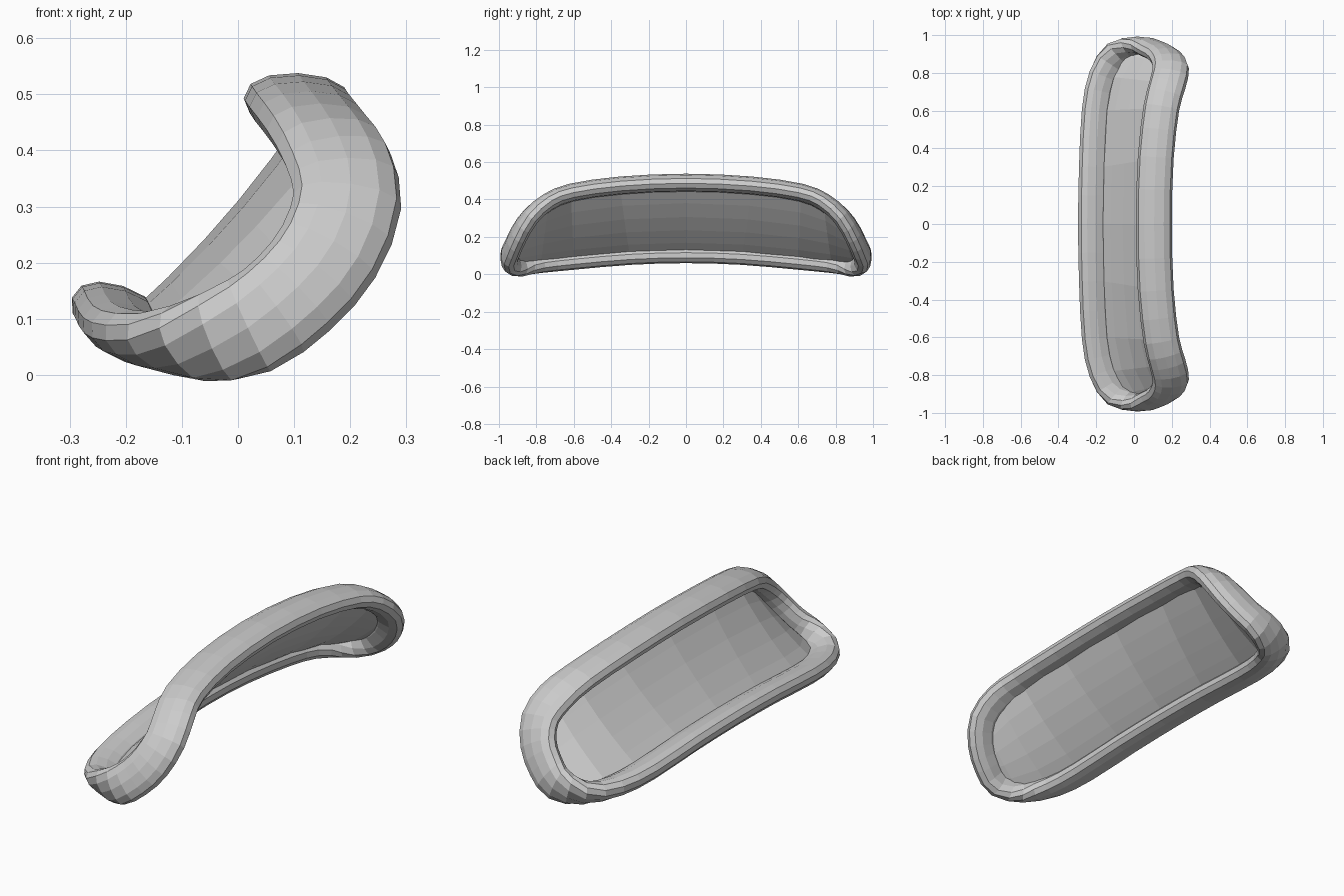
import bpy, bmesh, math
from mathutils import Vector

if "Cube" in bpy.data.objects:
    bpy.data.objects.remove(bpy.data.objects["Cube"])

# Half of the rim centreline: x, y, z, half depth, tilt of the cross-section (degrees)
HALF = [
    (-0.22, 0.00, 0.113, 0.080, 18), (-0.215, 0.30, 0.104, 0.080, 18),
    (-0.20, 0.60, 0.078, 0.080, 18), (-0.165, 0.78, 0.062, 0.080, 20),
    (-0.09, 0.90, 0.056, 0.085, 25), (0.02, 0.945, 0.088, 0.090, 30),
    (0.10, 0.925, 0.145, 0.092, 30), (0.162, 0.89, 0.22, 0.095, 26),
    (0.195, 0.83, 0.31, 0.097, 12), (0.178, 0.74, 0.385, 0.097, 3),
    (0.145, 0.615, 0.437, 0.095, 2), (0.115, 0.35, 0.475, 0.095, 2),
    (0.105, 0.00, 0.490, 0.095, 2)]
half = [Vector(p) for p in HALF]


def flip(p):
    q = p.copy()
    q[1] = -q[1]
    return q


loop = half + [flip(p) for p in reversed(half[1:-1])]


def catmull(pts, steps):
    """Smooth closed curve through the points."""
    out, n = [], len(pts)
    for i in range(n):
        a, b, c, d = (pts[(i + k) % n] for k in (-1, 0, 1, 2))
        for s in range(steps):
            t = s / steps
            out.append(0.5 * (2 * b + (c - a) * t + (2 * a - 5 * b + 4 * c - d) * t * t
                              + (3 * b - a - 3 * c + d) * t ** 3))
    return out


def make_object(name, bm):
    bmesh.ops.recalc_face_normals(bm, faces=bm.faces[:])
    mesh = bpy.data.meshes.new(name)
    bm.to_mesh(mesh)
    bm.free()
    obj = bpy.data.objects.new(name, mesh)
    bpy.context.collection.objects.link(obj)
    return obj


# Rim: rounded flat section swept round the curved loop
path = catmull(loop, 2)
n, sides = len(path), 12
bm = bmesh.new()
rings = []
for i, p in enumerate(path):
    centre = Vector(p[:3])
    tangent = (Vector(path[(i + 1) % n][:3]) - Vector(path[i - 1][:3])).normalized()
    tilt = math.radians(p[4])
    depth = Vector((math.cos(tilt), 0, -math.sin(tilt)))
    depth = (depth - tangent * depth.dot(tangent)).normalized()
    width = tangent.cross(depth)
    ring = []
    for k in range(sides):
        a = 2 * math.pi * k / sides
        c, s = math.cos(a), math.sin(a)
        u = math.copysign(abs(c) ** 0.9, c) * p[3]
        v = math.copysign(abs(s) ** 0.9, s) * 0.048
        ring.append(bm.verts.new(centre + depth * u + width * v))
    rings.append(ring)
for i in range(n):
    a, b = rings[i], rings[(i + 1) % n]
    for k in range(sides):
        j = (k + 1) % sides
        bm.faces.new((a[k], a[j], b[j], b[k]))
make_object("rim", bm)

# Panel: thin sheet stretched between the lower and upper runs of the rim
bm = bmesh.new()
rows, mid = 5, len(half) // 2
columns = [(half[k], half[-1 - k]) for k in range(mid)]
columns = [(flip(a), flip(b)) for a, b in reversed(columns[1:])] + columns
shift_low, shift_up = Vector((0.03, 0, -0.005)), Vector((0.012, 0, -0.03))
grid = []
for low, up in columns:
    a, b = Vector(low[:3]) + shift_low, Vector(up[:3]) + shift_up
    col = []
    for r in range(rows + 1):
        t = r / rows
        sag = Vector((0.7, 0, -0.7)) * 0.06 * t * (1 - t)
        col.append(bm.verts.new(a.lerp(b, t) + sag))
    grid.append(col)
for a, b in zip(grid, grid[1:]):
    for r in range(rows):
        bm.faces.new((a[r], a[r + 1], b[r + 1], b[r]))
panel = make_object("panel", bm)
thick = panel.modifiers.new("thickness", 'SOLIDIFY')
thick.thickness = 0.008
thick.offset = 0
